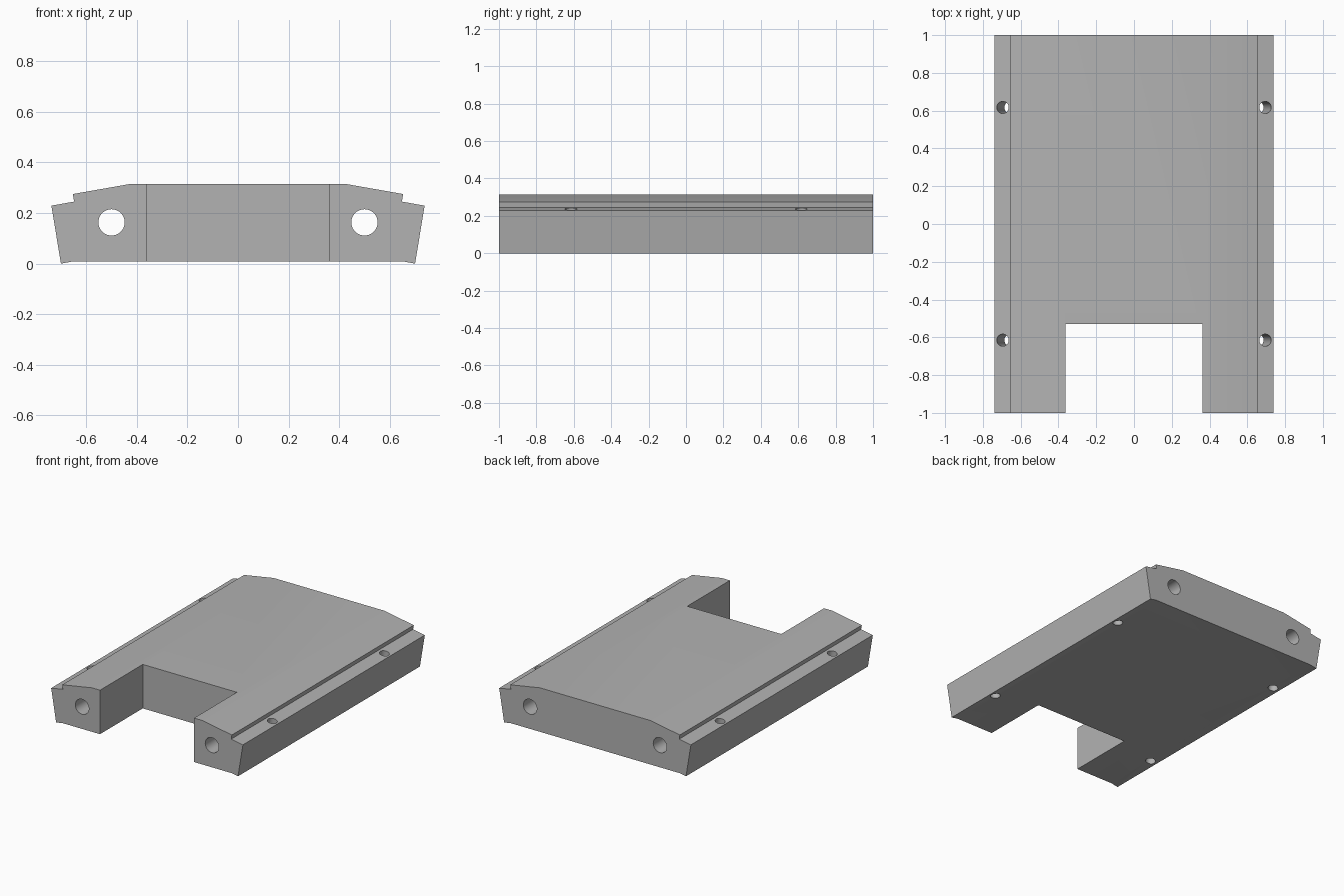
import bpy, bmesh, math
from mathutils import Matrix, Vector

cube = bpy.data.objects.get("Cube")
if cube:
    bpy.data.objects.remove(cube, do_unlink=True)

grey = bpy.data.materials.new("plain grey")
grey.use_nodes = True
colour = (0.45, 0.45, 0.45, 1)
grey.diffuse_color = colour
grey.node_tree.nodes["Principled BSDF"].inputs["Base Color"].default_value = colour


def make_object(name, bm):
    bmesh.ops.recalc_face_normals(bm, faces=bm.faces)
    mesh = bpy.data.meshes.new(name)
    bm.to_mesh(mesh)
    bm.free()
    mesh.materials.append(grey)
    obj = bpy.data.objects.new(name, mesh)
    bpy.context.collection.objects.link(obj)
    return obj


def cylinder_cutter(name, centre, radius, length, rotation):
    bm = bmesh.new()
    bmesh.ops.create_cone(bm, cap_ends=True, segments=48, radius1=radius, radius2=radius,
                          depth=length, matrix=Matrix.Translation(centre) @ rotation)
    return make_object(name, bm)


# Body: mirrored cross-section with stepped edges, extruded front to back
half = [(0.65, 0.009), (0.7, 0), (0.738, 0.229), (0.648, 0.245),
        (0.653, 0.275), (0.425, 0.315)]
profile = half + [(-x, z) for x, z in reversed(half)]
bm = bmesh.new()
face = bm.faces.new([bm.verts.new((x, -1, z)) for x, z in profile])
ext = bmesh.ops.extrude_face_region(bm, geom=[face])
bmesh.ops.translate(bm, vec=(0, 2, 0),
                    verts=[v for v in ext["geom"] if isinstance(v, bmesh.types.BMVert)])
body = make_object("notched_body", bm)

# Rectangular notch in the front
bm = bmesh.new()
bmesh.ops.create_cube(bm, size=1, matrix=Matrix.Translation((0, -1.03, 0.15)) @
                      Matrix.Diagonal((0.724, 1, 1, 1)))
cutters = [make_object("notch_cutter", bm)]

# Long bores and tilted screw holes on both sides
tilt = math.radians(10)
for side in (-1, 1):
    cutters.append(cylinder_cutter("bore_cutter", Vector((side * 0.5, 0, 0.163)), 0.052, 2.4,
                                   Matrix.Rotation(math.pi / 2, 4, "X")))
    for y in (-0.615, 0.617):
        cutters.append(cylinder_cutter("screw_hole_cutter", Vector((side * 0.674, y, 0.118)),
                                       0.032, 0.5, Matrix.Rotation(side * tilt, 4, "Y")))

for cutter in cutters:
    cutter.hide_render = True
    mod = body.modifiers.new(cutter.name, "BOOLEAN")
    mod.operation = "DIFFERENCE"
    mod.solver = "EXACT"
    mod.object = cutter

# Apply the cuts and shade the round holes smoothly
bpy.ops.object.select_all(action="DESELECT")
body.select_set(True)
bpy.context.view_layer.objects.active = body
for mod in list(body.modifiers):
    bpy.ops.object.modifier_apply(modifier=mod.name)
for cutter in cutters:
    bpy.data.objects.remove(cutter, do_unlink=True)
bpy.ops.object.shade_smooth_by_angle(angle=math.radians(20))
